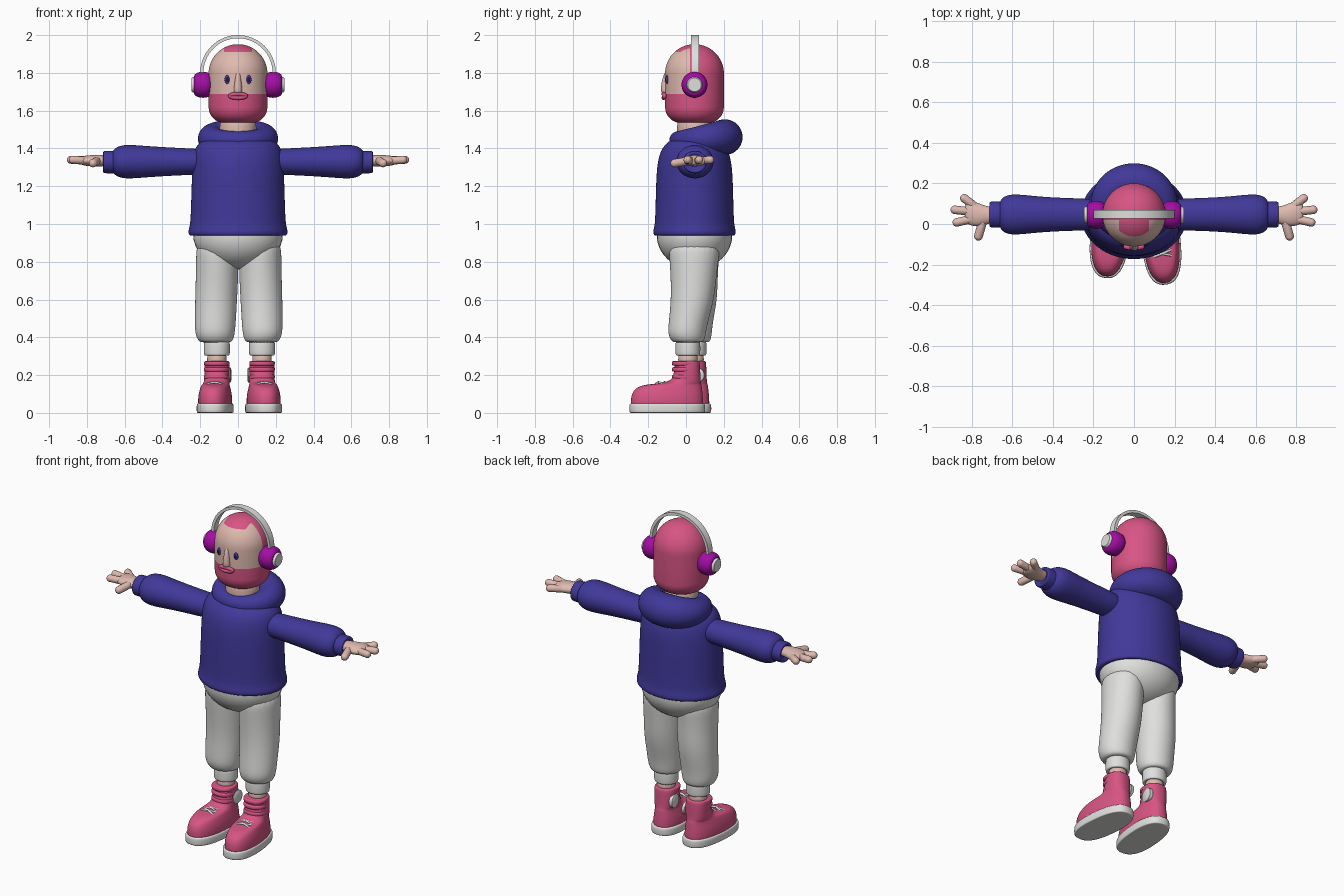
import bpy, bmesh
from math import sin, cos, pi, sqrt, radians
from mathutils import Vector, Matrix

cube = bpy.data.objects.get("Cube")
if cube:
    bpy.data.objects.remove(cube, do_unlink=True)


def material(name, r, g, b):
    m = bpy.data.materials.new(name)
    m.use_nodes = True
    m.diffuse_color = (r, g, b, 1)
    m.node_tree.nodes["Principled BSDF"].inputs["Base Color"].default_value = (r, g, b, 1)
    return m


BLUE = material("indigo_cloth", .052, .04, .32)
PINK = material("rose_pink", .68, .09, .23)
SKIN = material("skin", .74, .49, .43)
WHITE = material("off_white", .74, .74, .73)
PURPLE = material("magenta_purple", .37, .004, .37)
DARK = material("dark_pupil", .012, .012, .06)


def finish(name, bm, mat, sub=0):
    bmesh.ops.recalc_face_normals(bm, faces=bm.faces)
    me = bpy.data.meshes.new(name)
    bm.to_mesh(me)
    bm.free()
    me.materials.append(mat)
    ob = bpy.data.objects.new(name, me)
    bpy.context.collection.objects.link(ob)
    if sub:
        me.polygons.foreach_set("use_smooth", [True] * len(me.polygons))
        ob.modifiers.new("smooth", 'SUBSURF').levels = sub
        ob.modifiers["smooth"].render_levels = sub
    else:
        bpy.ops.object.select_all(action='DESELECT')
        ob.select_set(True)
        bpy.context.view_layer.objects.active = ob
        bpy.ops.object.shade_smooth_by_angle(angle=radians(40))
    return ob


def skin_rings(bm, rings, closed=False):
    loops = [[bm.verts.new(p) for p in r] for r in rings]
    n = len(loops[0])
    pairs = list(zip(loops, loops[1:])) + ([(loops[-1], loops[0])] if closed else [])
    for a, b in pairs:
        for i in range(n):
            bm.faces.new((a[i], a[(i + 1) % n], b[(i + 1) % n], b[i]))
    if not closed:
        bm.faces.new(loops[0])
        bm.faces.new(loops[-1])


def loft_mesh(rings, axis='z', sides=24, power=2):
    # each ring: position along axis, two centre values, two radii
    def se(v):
        return (1 if v >= 0 else -1) * abs(v) ** (2 / power)
    pts = []
    for p, c1, c2, r1, r2 in rings:
        row = []
        for i in range(sides):
            t = 2 * pi * (i + .5) / sides
            u, v = c1 + r1 * se(cos(t)), c2 + r2 * se(sin(t))
            row.append((u, v, p) if axis == 'z' else (p, u, v))
        pts.append(row)
    bm = bmesh.new()
    skin_rings(bm, pts)
    return bm


def loft(name, mat, rings, axis='z', sub=2, **kw):
    return finish(name, loft_mesh(rings, axis, **kw), mat, sub)


def capsule(name, mat, a, b, r):
    a, b = Vector(a), Vector(b)
    bm = bmesh.new()
    bmesh.ops.create_uvsphere(bm, u_segments=16, v_segments=13, radius=r)
    for v in bm.verts:
        if v.co.z > 0:
            v.co.z += (b - a).length
    rot = (b - a).to_track_quat('Z', 'Y').to_matrix().to_4x4()
    bm.transform(Matrix.Translation(a) @ rot)
    return finish(name, bm, mat)


def ellipsoid(name, mat, loc, size):
    bm = bmesh.new()
    bmesh.ops.create_uvsphere(bm, u_segments=32, v_segments=20, radius=1)
    bm.transform(Matrix.Translation(loc) @ Matrix.Diagonal((*size, 1)))
    return finish(name, bm, mat)


def tube(name, mat, pts, r, closed=False):
    cu = bpy.data.curves.new(name, 'CURVE')
    cu.dimensions = '3D'
    cu.bevel_depth, cu.bevel_resolution, cu.use_fill_caps = r, 3, True
    sp = cu.splines.new('POLY')
    sp.points.add(len(pts) - 1)
    for q, p in zip(sp.points, pts):
        q.co = (*p, 1)
    sp.use_cyclic_u = closed
    cu.materials.append(mat)
    ob = bpy.data.objects.new(name, cu)
    bpy.context.collection.objects.link(ob)
    return ob


# Head: domed top, rounded jaw, hair and beard cut into the surface
CY, R, J = .045, .156, .085
prof = [(1.535 + J * (1 - cos(t)), R - J + J * sin(t)) for t in [i * pi / 16 for i in range(9)]]
prof += [(1.796 + R * sin(t), R * cos(t)) for t in [i * pi / 30 for i in range(15)]]
bm = loft_mesh([(z, 0, CY, r, r) for z, r in prof], sides=64)
for co, no in (((0, .02, 0), (0, 1, 0)), ((0, 0, 1.91), (0, 0, 1)), ((0, 0, 1.688), (0, 0, 1)),
               ((.075, 0, 0), (1, 0, 0)), ((-.075, 0, 0), (1, 0, 0))):
    bmesh.ops.bisect_plane(bm, geom=bm.verts[:] + bm.edges[:] + bm.faces[:], plane_co=co, plane_no=no)
for f in bm.faces:
    c = f.calc_center_median()
    f.material_index = int(c.y > .02 or c.z < 1.688 or (c.z > 1.91 and abs(c.x) < .075))
head = finish("head", bm, SKIN)
head.data.materials.append(PINK)

# Face
loft("nose", SKIN, [(1.69, 0, -.108, .012, .012), (1.695, 0, -.11, .022, .022), (1.715, 0, -.11, .024, .025),
                    (1.76, 0, -.107, .017, .022), (1.80, 0, -.1, .013, .015), (1.81, 0, -.095, .008, .008)], sides=12)
mouth = []
for i in range(32):
    t = 2 * pi * i / 32
    x = .042 * cos(t)
    mouth.append((x, CY - sqrt(.164 ** 2 - x * x), 1.678 + .010 * sin(t)))
tube("lips", PINK, mouth, .011, True)
for s, side in ((1, "left"), (-1, "right")):
    ellipsoid(side + "_eye", BLUE, (s * .057, -.1, 1.765), (.014, .008, .023))
    ellipsoid(side + "_pupil", DARK, (s * .057, -.105, 1.765), (.007, .005, .014))

# Neck
loft("neck", SKIN, [(1.42, 0, CY, .1, .095), (1.5, 0, CY, .098, .093), (1.58, 0, CY, .098, .093)])

# Headphones
bm = bmesh.new()
quad = bm.faces.new([bm.verts.new((x, y, 0)) for x, y in
                     ((.183, -.021), (.2, -.021), (.2, .021), (.183, .021))])
bmesh.ops.spin(bm, geom=[quad] + quad.edges[:] + quad.verts[:], cent=(0, 0, 0),
               axis=(0, -1, 0), angle=pi, steps=40)
bm.transform(Matrix.Translation((0, CY + .002, 1.8)))
finish("headband", bm, WHITE)
for s, side in ((1, "left"), (-1, "right")):
    loft(side + "_ear_cup", PURPLE, [(s * x, CY, 1.737, r, r) for x, r in
         ((.14, .045), (.148, .06), (.168, .07), (.205, .07), (.228, .058), (.235, .045))], 'x')
    loft(side + "_ear_disc", WHITE, [(s * x, CY, 1.737, r, r) for x, r in
         ((.21, .041), (.238, .042), (.246, .036))], 'x', sub=0)

# Hooded top: body, hood roll, sleeves, cuffs
loft("hoodie_body", BLUE, [(z, 0, CY, a, b) for z, a, b in
     ((.955, .22, .18), (.938, .24, .2), (.938, .258, .214), (.955, .267, .222), (.985, .258, .214),
      (1.02, .252, .209), (1.2, .247, .205), (1.31, .243, .2), (1.39, .235, .182),
      (1.44, .205, .14), (1.46, .12, .09))], sides=32)
rings = []
for i in range(40):
    a = 2 * pi * i / 40
    k = (1 + sin(a)) / 2
    r = .05 + .046 * k
    mid = Vector((.14 * cos(a), .083 + .123 * sin(a), 1.442 + .018 * k))
    out = Vector((cos(a), sin(a), 0))
    rings.append([mid + out * r * cos(t) + Vector((0, 0, r * sin(t))) for t in
                  [2 * pi * j / 20 for j in range(20)]])
bm = bmesh.new()
skin_rings(bm, rings, True)
finish("hood", bm, BLUE, 1)

for s, side in ((1, "left"), (-1, "right")):
    loft(side + "_sleeve", BLUE, [(s * x, .047, 1.33, a, b) for x, a, b in
         ((.15, .07, .065), (.24, .08, .07), (.35, .082, .075), (.48, .09, .083), (.58, .102, .092),
          (.63, .097, .085), (.66, .075, .065), (.665, .05, .05))], 'x')
    loft(side + "_sleeve_cuff", BLUE, [(s * x, .047, 1.328, r, r * .93) for x, r in
         ((.63, .06), (.64, .065), (.706, .065), (.714, .062), (.714, .045), (.7, .04))], 'x')
    # Hand
    loft(side + "_palm", SKIN, [(s * x, y, 1.335, a, b) for x, y, a, b in
         ((.69, .045, .042, .03), (.73, .043, .044, .03), (.77, .045, .06, .031),
          (.81, .055, .062, .027), (.832, .055, .05, .02), (.836, .055, .03, .01))], 'x')
    for n, a, b, r in (("outer_finger", (.79, .09), (.838, .127), .021),
                       ("middle_finger", (.81, .062), (.885, .07), .021),
                       ("index_finger", (.80, .025), (.875, .008), .021),
                       ("thumb", (.745, .02), (.768, -.06), .022)):
        z = 1.322 if n == "thumb" else 1.34
        capsule(side + "_" + n, SKIN, (s * a[0], a[1], 1.335), (s * b[0], b[1], z), r)

# Trousers
ellipsoid("trouser_seat", WHITE, (0, CY, .94), (.237, .2, .18))
for s, side in ((1, "left"), (-1, "right")):
    foot_x, foot_y = (.127, 0) if s > 0 else (-.112, .033)

    def lag(z):
        return foot_y * max(0, min(1, (.8 - z) / .4))
    loft(side + "_trouser_leg", WHITE, [(z, s * x + (s < 0) * .008, y + lag(z), a, b) for z, x, y, a, b in
         ((.372, .127, .01, .07, .066), (.378, .127, .01, .092, .088), (.42, .13, .004, .106, .102),
          (.48, .128, .012, .109, .104), (.6, .124, .035, .112, .115), (.72, .119, .04, .113, .122),
          (.82, .118, .043, .113, .132), (.93, .118, .045, .11, .14))])
    loft(side + "_trouser_cuff", WHITE, [(z, foot_x, .01 + foot_y, r, r * .95) for z, r in
         ((.32, .05), (.303, .05), (.303, .066), (.312, .07), (.37, .07), (.39, .065))])
    loft(side + "_ankle", SKIN, [(z, foot_x, .01 + foot_y, .052, .052) for z in (.24, .28, .33)], sub=1)

    # Shoe, built around the ankle and then placed
    parts = []
    parts.append(loft(side + "_shoe_sole", WHITE, [(z, 0, -.1, a, b) for z, a, b in
                 ((0, .08, .185), (0, .092, .197), (.005, .096, .202), (.04, .096, .202),
                  (.05, .092, .198), (.05, .08, .185))], power=2.5, sides=32))
    parts.append(loft(side + "_shoe_upper", PINK, [(z, 0, (f + b) / 2, a, (b - f) / 2) for z, f, b, a in
                 ((.03, -.29, .09, .085), (.05, -.294, .092, .089), (.09, -.292, .09, .088),
                  (.125, -.276, .086, .08), (.148, -.235, .083, .073), (.154, -.16, .08, .069),
                  (.165, -.085, .078, .067), (.2, -.063, .076, .067), (.265, -.06, .074, .067),
                  (.276, -.055, .07, .063), (.276, -.04, .05, .045))], power=2.3, sides=32))
    for i, z in enumerate((.19, .23, .262)):
        parts.append(loft(f"{side}_shoe_strap_{i + 1}", PINK, [(z + d, 0, -.006, .069 - e, .07 - e) for d, e in
                     ((-.012, .012), (-.012, 0), (.012, 0), (.012, .012))], power=2.3))
    for i in range(3):
        y = -.165 + .034 * i
        for k in (1, -1):
            parts.append(tube(f"{side}_lace_{i + 1}_{'a' if k > 0 else 'b'}", WHITE,
                         [(-k * .058, y, .135), (-k * .035, y + .008, .154), (0, y + .018, .162),
                          (k * .035, y + .03, .158), (k * .058, y + .036, .142)], .006))
    parts.append(loft(side + "_shoe_badge", WHITE, [(-s * x, .03, .2, r, r) for x, r in
                 ((.05, .04), (.069, .04), (.072, .036))], 'x', sub=0))
    for ob in parts:
        ob.location = (foot_x, foot_y, 0)
        ob.rotation_euler.z = s * radians(5)
